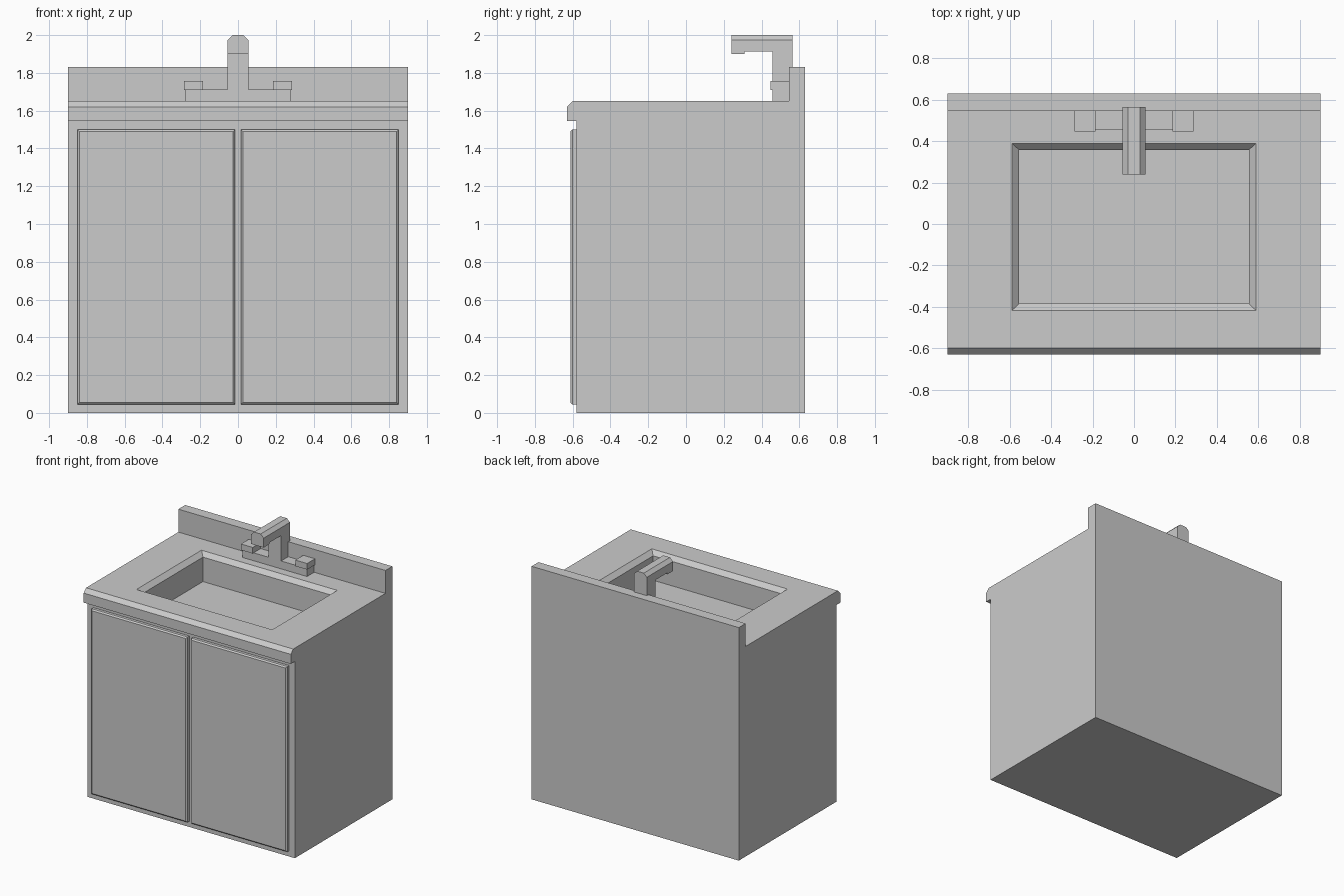
import bpy, bmesh

if "Cube" in bpy.data.objects:
    bpy.data.objects.remove(bpy.data.objects["Cube"])


def make_object(name, bm):
    bmesh.ops.recalc_face_normals(bm, faces=bm.faces)
    mesh = bpy.data.meshes.new(name)
    bm.to_mesh(mesh)
    bm.free()
    obj = bpy.data.objects.new(name, mesh)
    bpy.context.collection.objects.link(obj)
    return obj


def loft(loops):
    """Solid through matching vertex loops, capped at both ends."""
    bm = bmesh.new()
    rings = [[bm.verts.new(p) for p in loop] for loop in loops]
    bm.faces.new(rings[0])
    bm.faces.new(rings[-1])
    n = len(rings[0])
    for a, b in zip(rings, rings[1:]):
        for i in range(n):
            j = (i + 1) % n
            bm.faces.new((a[i], a[j], b[j], b[i]))
    return bm


def extrude_x(profile, half_width):
    return loft([[(x, y, z) for y, z in profile] for x in (-half_width, half_width)])


def rect(x0, x1, y0, y1, z):
    return [(x0, y0, z), (x1, y0, z), (x1, y1, z), (x0, y1, z)]


def box(name, x, y, z):
    return make_object(name, loft([rect(*x, *y, h) for h in z]))


def bevel_edges(bm, test, width):
    edges = [e for e in bm.edges if test(e)]
    bmesh.ops.bevel(bm, geom=edges, offset=width, segments=1,
                    profile=0.5, affect='EDGES')


# Cabinet with overhanging worktop and backsplash, one side profile
cabinet = make_object("cabinet_and_worktop", extrude_x([
    (-0.58, 0), (0.63, 0), (0.63, 1.83), (0.545, 1.83), (0.545, 1.65),
    (-0.60, 1.65), (-0.63, 1.62), (-0.63, 1.545), (-0.58, 1.545)], 0.9))

# Basin recess with chamfered rim
inner, outer = (-0.555, 0.555, -0.385, 0.358), (-0.59, 0.59, -0.418, 0.39)
cutter = make_object("basin_cutter", loft([
    rect(*inner, 1.425), rect(*inner, 1.617), rect(*outer, 1.65), rect(*outer, 1.75)]))
cutter.hide_render = True
mod = cabinet.modifiers.new("basin", 'BOOLEAN')
mod.operation = 'DIFFERENCE'
mod.solver = 'EXACT'
mod.object = cutter
bpy.context.view_layer.objects.active = cabinet
bpy.ops.object.modifier_apply(modifier=mod.name)
bpy.data.objects.remove(cutter)

# Doors with bevelled front edges, and faucet handles, mirrored left and right
for side, s in (("left", -1), ("right", 1)):
    x0, x1 = sorted((s * 0.016, s * 0.85))
    bm = loft([rect(x0, x1, -0.612, -0.575, z) for z in (0.045, 1.5)])
    bevel_edges(bm, lambda e: all(v.co.y < -0.6 for v in e.verts), 0.01)
    make_object(side + "_door", bm)
    box(side + "_faucet_handle", sorted((s * 0.185, s * 0.287)), (0.447, 0.55), (1.71, 1.758))

# Faucet base
box("faucet_base", (-0.28, 0.28), (0.457, 0.55), (1.645, 1.712))

# Spout: hooked profile with its two long top edges chamfered
bm = extrude_x([
    (0.565, 1.645), (0.565, 2.0), (0.24, 2.0), (0.24, 1.9), (0.31, 1.9),
    (0.31, 1.912), (0.457, 1.912), (0.457, 1.645)], 0.055)
bevel_edges(bm, lambda e: all(v.co.z > 1.99 for v in e.verts)
            and abs(e.verts[0].co.x - e.verts[1].co.x) < 0.01, 0.026)
make_object("faucet_spout", bm)
